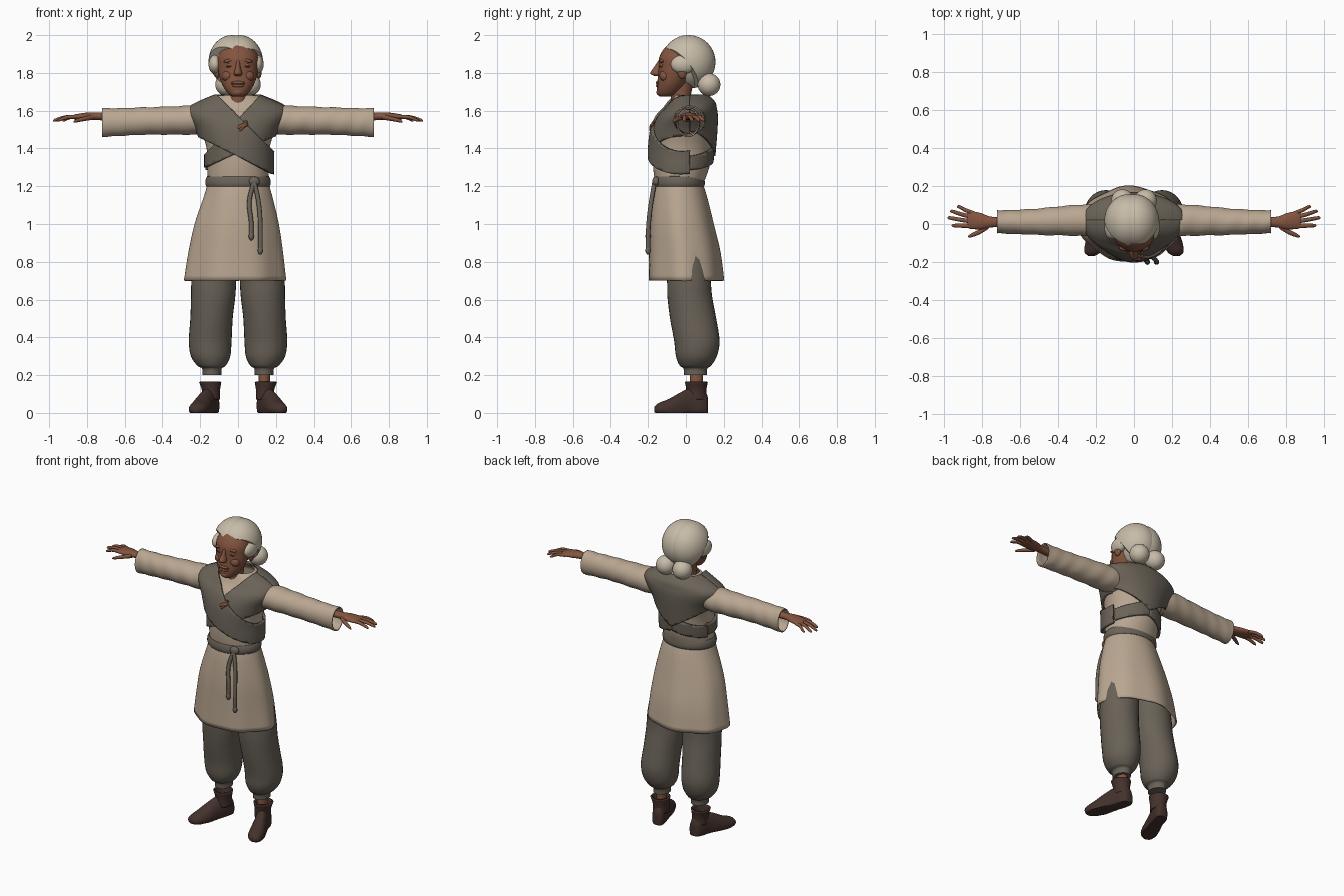
import bpy, bmesh, math
from mathutils import Vector, Matrix

if "Cube" in bpy.data.objects:
    bpy.data.objects.remove(bpy.data.objects["Cube"], do_unlink=True)


def material(name, rgb):
    m = bpy.data.materials.new(name)
    m.use_nodes = True
    m.diffuse_color = (*rgb, 1)
    bsdf = next(n for n in m.node_tree.nodes if n.type == "BSDF_PRINCIPLED")
    bsdf.inputs["Base Color"].default_value = (*rgb, 1)
    return m


SKIN = material("brown_skin", (0.23, 0.09, 0.05))
LINES = material("dark_skin", (0.12, 0.045, 0.028))
HAIR = material("cream_hair", (0.57, 0.5, 0.39))
CLOTH = material("beige_cloth", (0.49, 0.385, 0.285))
SHAWL = material("grey_wool", (0.145, 0.125, 0.098))
TROUSER = material("grey_trousers", (0.14, 0.12, 0.095))
LEATHER = material("dark_leather", (0.058, 0.032, 0.026))
WOOD = material("toggle_wood", (0.2, 0.075, 0.04))


def finish(name, bm, mat, thick=0, angle=50):
    bmesh.ops.recalc_face_normals(bm, faces=bm.faces[:])
    mesh = bpy.data.meshes.new(name)
    bm.to_mesh(mesh)
    bm.free()
    mesh.materials.append(mat)
    mesh.shade_smooth()
    mesh.set_sharp_from_angle(angle=math.radians(angle))
    ob = bpy.data.objects.new(name, mesh)
    bpy.context.collection.objects.link(ob)
    if thick:
        mod = ob.modifiers.new("thickness", "SOLIDIFY")
        mod.thickness, mod.offset = thick, 0
    return ob


def spline(rows, n):
    """Smooth the rows of cross-sections into n steps per span."""
    rows = [Vector(r) for r in rows]
    out = []
    for i in range(len(rows) - 1):
        a, b, c, d = rows[max(i - 1, 0)], rows[i], rows[i + 1], rows[min(i + 2, len(rows) - 1)]
        for k in range(n):
            t = k / n
            out.append(b + (c - a) * (t / 2) + (2 * a - 5 * b + 4 * c - d) * (t * t / 2)
                       + (3 * b - a - 3 * c + d) * (t ** 3 / 2))
    return out + [rows[-1]]


def loft(rows, axis="z", side=1, n=4, seg=32, caps=True, grow=0, fold=None):
    """Ellipses (position, centre 1, centre 2, radius 1, radius 2) along an axis."""
    bm = bmesh.new()
    rings = []
    sections = spline(rows, n)
    for i, (p, c1, c2, r1, r2) in enumerate(sections):
        ring = []
        for j in range(seg):
            a = math.tau * j / seg
            f = fold(a, i / (len(sections) - 1)) if fold else 1
            u = c1 + (r1 + grow) * f * math.cos(a)
            v = c2 + (r2 + grow) * f * math.sin(a)
            x, y, z = {"z": (u, v, p), "x": (p, u, v), "y": (u, p, v)}[axis]
            ring.append(bm.verts.new((x * side, y, z)))
        rings.append(ring)
    for r, s in zip(rings, rings[1:]):
        for j in range(seg):
            bm.faces.new((r[j], r[(j + 1) % seg], s[(j + 1) % seg], s[j]))
    if caps:
        bm.faces.new(rings[0])
        bm.faces.new(rings[-1])
    return bm


def ellipsoid(name, centre, radii, mat, tilt=0):
    bm = bmesh.new()
    m = Matrix.Translation(centre) @ Matrix.Rotation(tilt, 4, "Y") @ Matrix.Diagonal((*radii, 1))
    bmesh.ops.create_uvsphere(bm, u_segments=32, v_segments=20, radius=1, matrix=m)
    return finish(name, bm, mat)


def clip(bm, co, no):
    geom = bm.verts[:] + bm.edges[:] + bm.faces[:]
    return bmesh.ops.bisect_plane(bm, geom=geom, plane_co=co, plane_no=no, clear_outer=True)


def clip_line(bm, p, q, keep):
    """Trim along a front-plane line, keeping what lies above (1) or below (-1)."""
    no = Vector((q[1] - p[1], 0, p[0] - q[0]))
    if no.z * keep > 0:
        no.negate()
    clip(bm, (p[0], 0, p[1]), no)


# Tunic body and skirt
BODY = [(1.2, 0, -.037, .155, .12), (1.3, 0, -.025, .16, .145), (1.4, 0, -.02, .163, .15),
        (1.5, 0, -.01, .195, .148), (1.57, 0, .005, .238, .135), (1.61, 0, .02, .238, .115),
        (1.645, 0, .025, .18, .1), (1.68, 0, .015, .095, .075)]
finish("tunic_body", loft(BODY, seg=48, caps=False), CLOTH, .006)
SKIRT = [(1.23, 0, -.04, .152, .118), (1.15, 0, -.035, .175, .14), (1, -.008, -.024, .217, .165),
         (.85, -.014, -.008, .243, .183), (.7, -.018, 0, .262, .193)]
finish("skirt", loft(SKIRT, seg=72, caps=False,
       fold=lambda a, t: 1 + .022 * t * math.cos(7 * a + 1) + .012 * t * math.cos(4 * a)), CLOTH, .008)


# Shawl pieces, trimmed from a shell around the body
def shawl(name, grow, facing, lines):
    bm = loft(BODY, n=5, seg=72, caps=False, grow=grow)
    clip(bm, (0, 0.02, 0), (0, -facing, 0))
    for p, q, keep in lines:
        clip_line(bm, p, q, keep)
    finish(name, bm, SHAWL, .014)


shawl("shawl_under_wrap", .012, -1, [((-.17, 1.3), (.2, 1.47), 1), ((-.17, 1.37), (.1, 1.66), -1)])
shawl("shawl_over_wrap", .024, -1, [((.16, 1.275), (-.2, 1.46), 1), ((.17, 1.4), (-.1, 1.67), -1)])
shawl("shawl_back", .022, 1, [((.27, 1.53), (0, 1.36), 1), ((-.27, 1.53), (0, 1.36), 1)])
for s, side in ((1, "left"), (-1, "right")):
    bm = loft(BODY, n=5, seg=72, caps=False, grow=.014)
    clip(bm, (0, .02, 0), (0, -1, 0))
    clip(bm, (0, 0, 0), (-s, 0, 0))
    clip_line(bm, (s * .17, 1.285), (0, 1.33), 1)
    clip_line(bm, (s * .17, 1.36), (0, 1.42), -1)
    finish(side + "_back_band", bm, SHAWL, .014)

# Belt with knot and hanging cords
BELT = [(1.2, 0, -.038, .162, .128), (1.215, 0, -.038, .167, .132),
        (1.235, 0, -.038, .165, .13), (1.25, 0, -.037, .158, .126)]
finish("belt", loft(BELT, seg=48, caps=False), SHAWL, .012)
ellipsoid("belt_knot", (.085, -.158, 1.225), (.03, .02, .026), SHAWL)


def cord(name, points, radius, mat):
    cu = bpy.data.curves.new(name, "CURVE")
    cu.dimensions, cu.bevel_depth, cu.bevel_resolution, cu.use_fill_caps = "3D", radius, 2, True
    sp = cu.splines.new("BEZIER")
    sp.bezier_points.add(len(points) - 1)
    for b, p in zip(sp.bezier_points, points):
        b.co = p
        b.handle_left_type = b.handle_right_type = "AUTO"
    cu.materials.append(mat)
    bpy.context.collection.objects.link(bpy.data.objects.new(name, cu))


for i, (x, z) in enumerate(((.07, .935), (.118, .86))):
    cord(f"belt_cord_{i + 1}", [(.085, -.165, 1.225), (x - .01, -.183, 1.12),
                                (x, -.197, 1.0), (x, -.2, z)], .012, SHAWL)
    ellipsoid(f"cord_end_{i + 1}", (x, -.2, z), (.014, .014, .022), SHAWL)

# Wooden shawl toggle
ellipsoid("toggle_bar", (.02, -.178, 1.517), (.036, .014, .013), WOOD, -.35)
cord("toggle_loop", [(-.01, -.168, 1.485), (.015, -.186, 1.5), (.045, -.168, 1.545)], .008, WOOD)

# Neck, face and features
finish("neck", loft([(1.58, 0, -.02, .065, .05), (1.64, 0, -.03, .05, .05), (1.75, 0, -.02, .052, .06)]), SKIN)
FACE = [(1.675, 0, -.108, .028, .03), (1.69, 0, -.095, .052, .055), (1.73, 0, -.078, .08, .075),
        (1.78, 0, -.06, .099, .088), (1.83, 0, -.045, .107, .1), (1.88, 0, -.04, .107, .102),
        (1.93, 0, -.03, .088, .085), (1.96, 0, -.03, .05, .05)]
finish("face", loft(FACE), SKIN)
NOSE = [(1.784, 0, -.148, .014, .018), (1.792, 0, -.154, .022, .03), (1.805, 0, -.153, .021, .034),
        (1.83, 0, -.143, .013, .026), (1.865, 0, -.132, .01, .014)]
finish("nose", loft(NOSE, seg=20), SKIN)
ellipsoid("chin", (0, -.128, 1.697), (.03, .028, .022), SKIN)
ellipsoid("upper_lip", (0, -.146, 1.748), (.036, .014, .009), SKIN)
ellipsoid("lower_lip", (0, -.146, 1.732), (.032, .014, .009), SKIN)
ellipsoid("mouth_line", (0, -.15, 1.74), (.036, .006, .003), LINES)

for s, side in ((1, "left"), (-1, "right")):
    ellipsoid(side + "_cheek", (s * .053, -.11, 1.785), (.034, .03, .03), SKIN, s * .4)
    ellipsoid(side + "_eyelid", (s * .043, -.126, 1.838), (.023, .012, .014), SKIN)
    ellipsoid(side + "_eye", (s * .043, -.134, 1.835), (.018, .006, .005), LINES)
    ellipsoid(side + "_brow", (s * .046, -.126, 1.865), (.032, .014, .009), SKIN, s * .2)
    ellipsoid(side + "_ear", (s * .11, -.02, 1.805), (.015, .025, .036), SKIN)

    # Parted hair, trimmed at the hairline, and bun
    bm = bmesh.new()
    m = Matrix.Translation((s * .018 - .012, .013, 1.858)) @ Matrix.Diagonal((.126, .143, .142, 1))
    bmesh.ops.create_uvsphere(bm, u_segments=40, v_segments=28, radius=1, matrix=m)
    cut = clip(bm, (0, -.13, 1.925), (s * .12, -.19, -.16))
    edges = [e for e in cut["geom_cut"] if isinstance(e, bmesh.types.BMEdge)]
    bmesh.ops.holes_fill(bm, edges=edges, sides=0)
    finish(side + "_hair", bm, HAIR)
    ellipsoid(side + "_hair_wave", (s * .112 - .01, -.015, 1.845), (.034, .065, .05), HAIR)
    ellipsoid(side + "_bun", (s * .06, .122, 1.738), (.06, .06, .06), HAIR)

    # Sleeve with soft creases
    SLEEVE = [(.12, .02, 1.545, .07, .06), (.22, .02, 1.55, .08, .073), (.35, .018, 1.548, .075, .071),
              (.5, .012, 1.545, .066, .069), (.62, .011, 1.54, .06, .07), (.72, .012, 1.537, .057, .073)]
    finish(side + "_sleeve", loft(SLEEVE, "x", s, 8, 40, False, 0,
           lambda a, t: 1 + .02 * math.sin(38 * t + 2 * a)), CLOTH, .007)

    # Hand with four fingers and a thumb
    PALM = [(.6, .01, 1.565, .026, .024), (.74, .01, 1.57, .027, .02), (.8, .014, 1.57, .042, .02),
            (.86, .022, 1.567, .047, .014), (.875, .022, 1.566, .04, .009)]
    finish(side + "_palm", loft(PALM, "x", s, 4, 24), SKIN)
    for i, (x, y) in enumerate(((.957, -.008), (.979, .032), (.965, .066), (.93, .09))):
        y0 = -.01 + i * .022
        FINGER = [(.84, y0, 1.566, .011, .01), ((.84 + x) / 2, (y0 + y) / 2, 1.566, .011, .01),
                  (x - .012, y, 1.551, .009, .008), (x, y, 1.546, .003, .003)]
        finish(f"{side}_finger_{i + 1}", loft(FINGER, "x", s, 4, 12), SKIN)
    THUMB = [(.765, -.012, 1.566, .014, .014), (.81, -.04, 1.558, .014, .012),
             (.855, -.06, 1.547, .01, .009), (.872, -.066, 1.541, .003, .003)]
    finish(side + "_thumb", loft(THUMB, "x", s, 4, 12), SKIN)

    # Baggy trouser leg gathered at the cuff
    LEG = [(.2, .138, .05, .05, .06), (.235, .138, .05, .052, .063), (.25, .14, .05, .075, .083),
           (.3, .145, .055, .104, .108), (.38, .147, .058, .113, .12), (.5, .14, .038, .112, .122),
           (.62, .131, .02, .117, .118), (.72, .126, .015, .118, .115), (.95, .1, 0, .11, .11)]
    finish(side + "_trouser_leg", loft(LEG, side=s), TROUSER)

    # Ankle, turned-out shoe and its flared collar
    finish(side + "_ankle", loft([(.08, .14, .055, .03, .035), (.23, .138, .055, .03, .035)]), SKIN)
    SHOE = [(-.167, .222, .018, .018, .014), (-.145, .217, .02, .043, .032), (-.09, .2, .02, .053, .054),
            (-.03, .18, .03, .048, .078), (.03, .156, .04, .044, .095), (.08, .142, .04, .043, .095),
            (.108, .136, .035, .034, .07), (.117, .135, .035, .018, .04)]
    bm = loft(SHOE, "y", s)
    for v in bm.verts:
        v.co.z = max(v.co.z, 0)
    finish(side + "_shoe", bm, LEATHER)
    COLLAR = [(.07, .143, .055, .042, .048), (.12, .143, .055, .043, .048), (.165, .147, .055, .054, .056)]
    finish(side + "_shoe_collar", loft(COLLAR, side=s, caps=False), LEATHER, .01)
